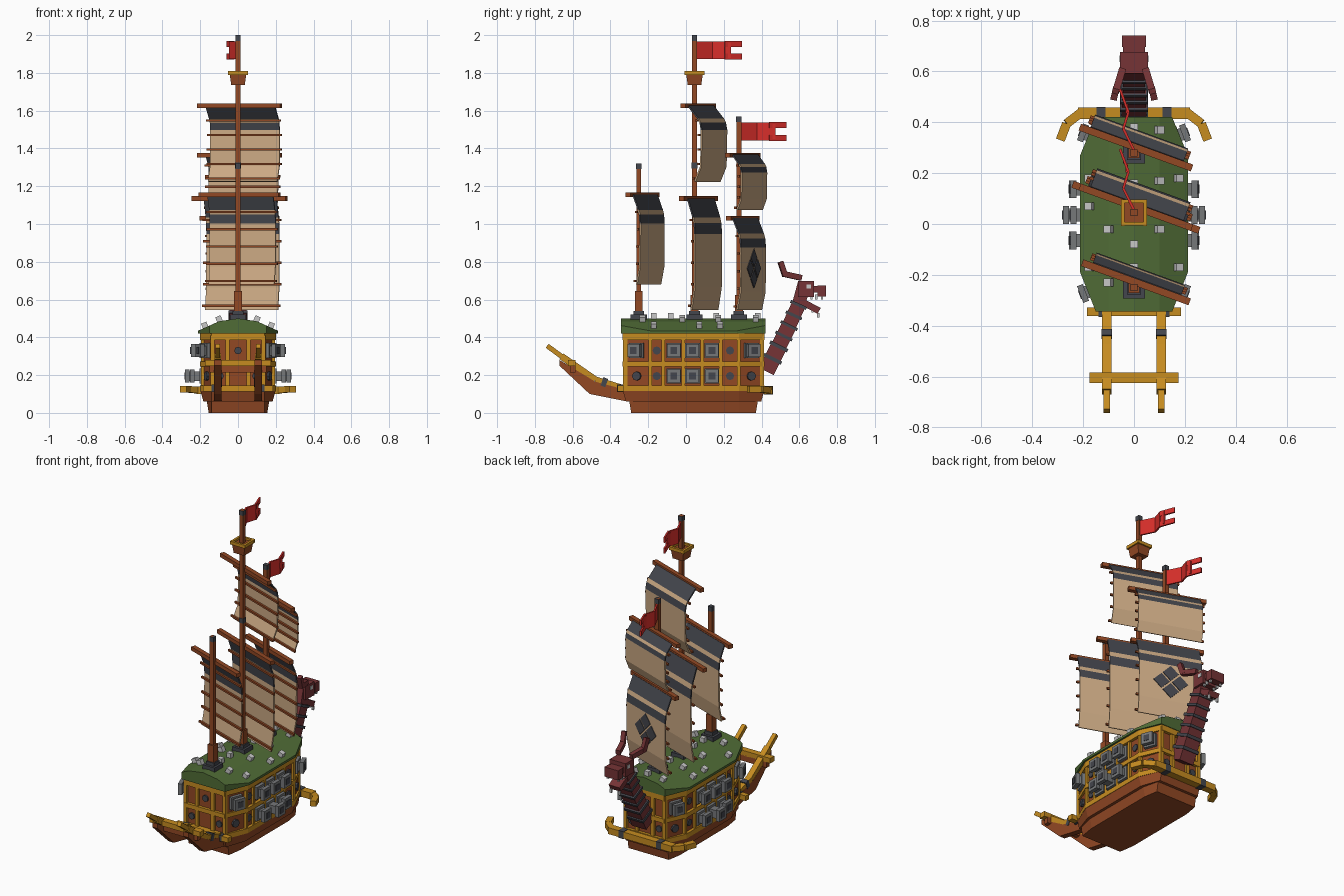
import bpy, bmesh, math
from mathutils import Vector, Matrix

cube = bpy.data.objects.get("Cube")
if cube:
    bpy.data.objects.remove(cube, do_unlink=True)


def material(name, *rgb):
    lin = [((c / 255 + 0.055) / 1.055) ** 2.4 for c in rgb] + [1]
    m = bpy.data.materials.new(name)
    m.use_nodes = True
    m.diffuse_color = lin
    m.node_tree.nodes["Principled BSDF"].inputs["Base Color"].default_value = lin
    return m


GOLD = material("gold trim", 198, 140, 32)
WOOD = material("brown wood", 146, 72, 36)
GREEN = material("green roof", 80, 108, 54)
SLATE = material("dark slate", 68, 70, 77)
IRON = material("grey iron", 118, 120, 122)
PALE = material("pale grey", 200, 200, 200)
MAROON = material("maroon scales", 118, 52, 54)
RED = material("red cloth", 214, 46, 42)
TAN = material("tan canvas", 204, 170, 132)


class Part:
    """Collects simple solids into one named object."""

    def __init__(self, name, *mats):
        self.name, self.mats, self.bm = name, mats, bmesh.new()

    def box(self, loc, size, rot=None):
        m = Matrix.Translation(loc) @ (rot or Matrix()) @ Matrix.Diagonal((*size, 1))
        bmesh.ops.create_cube(self.bm, size=1, matrix=m)
        return self

    def beam(self, a, b, w, h):
        a, b = Vector(a), Vector(b)
        d = b - a
        rot = d.to_track_quat('Y', 'Z').to_matrix().to_4x4()
        return self.box((a + b) / 2, (w, d.length, h), rot)

    def loft(self, rings):
        vs = [[self.bm.verts.new(p) for p in r] for r in rings]
        n = len(vs[0])
        for r, s in zip(vs, vs[1:]):
            for i in range(n):
                j = (i + 1) % n
                self.bm.faces.new((r[i], r[j], s[j], s[i]))
        self.bm.faces.new(vs[0][::-1])
        self.bm.faces.new(vs[-1])
        return self

    def disc(self, loc, angle, r):
        m = Matrix.Translation(loc) @ Matrix.Rotation(angle, 4, 'Z') @ Matrix.Rotation(math.pi / 2, 4, 'Y')
        bmesh.ops.create_cone(self.bm, cap_ends=True, segments=8, radius1=r, radius2=r, depth=0.02, matrix=m)
        return self

    def done(self):
        bmesh.ops.recalc_face_normals(self.bm, faces=self.bm.faces)
        me = bpy.data.meshes.new(self.name)
        self.bm.to_mesh(me)
        self.bm.free()
        for m in self.mats:
            me.materials.append(m)
        ob = bpy.data.objects.new(self.name, me)
        bpy.context.collection.objects.link(ob)
        return ob


def deck(z, grow=0.0):
    """Eight-sided ship outline at height z."""
    half = [(0.14, -0.33 - grow), (0.195 + grow, -0.19), (0.195 + grow, 0.28), (0.14, 0.41 + grow)]
    return [(x, y, z) for x, y in half] + [(-x, y, z) for x, y in half[::-1]]


# Hull
Part("keel", WOOD).loft([deck(0, -0.04), deck(0.06, -0.03)]).done()
Part("lower_hull", WOOD).loft([deck(0.06, -0.012), deck(0.12, 0.005)]).done()
Part("hull_wall", WOOD).loft([deck(0.12, -0.012), deck(0.43, -0.012)]).done()
trim = Part("hull_rails", GOLD)
for z0, z1 in ((0.115, 0.145), (0.245, 0.272), (0.385, 0.425)):
    trim.loft([deck(z0, 0.006), deck(z1, 0.006)])
trim.done()
posts = Part("hull_posts", GOLD)
for s in (-1, 1):
    for y in (-0.19, -0.12, -0.015, 0.085, 0.185, 0.28):
        posts.box((s * 0.187, y, 0.27), (0.02, 0.018, 0.28))
    for y in (-0.322, 0.402):
        for x in (0.055, 0.135):
            posts.box((s * x, y, 0.27), (0.022, 0.022, 0.28))
posts.done()

# Portholes
ports = Part("portholes", SLATE)
for s in (-1, 1):
    for z in (0.195, 0.33):
        for y in (-0.155, 0.233):
            ports.disc((s * 0.18, y, z), 0, 0.022)
    for y, a in ((-0.26, -0.36), (0.345, 0.36)):
        ports.disc((s * 0.163, y, 0.195), s * a, 0.024)
for y in (-0.318, 0.398):
    for x, z in ((0, 0.33), (-0.095, 0.195), (0.095, 0.195)):
        ports.disc((x, y, z), math.pi / 2, 0.02)
ports.done()

# Cannons, each a framed port with a square barrel and muzzle
cannons = Part("cannons", IRON)
muzzles = Part("cannon_mouths", SLATE)


def cannon(x, y, z, angle, reach):
    rot = Matrix.Rotation(angle, 4, 'Z')
    for d, length, w in ((0.005, 0.02, 0.078), (reach / 2, reach, 0.05), (reach - 0.012, 0.024, 0.07)):
        cannons.box(Vector((x, y, z)) + rot @ Vector((d, 0, 0)), (length, w, w), rot)
    muzzles.box(Vector((x, y, z)) + rot @ Vector((reach, 0, 0)), (0.006, 0.036, 0.036), rot)


for s in (-1, 1):
    turn = 0 if s > 0 else math.pi
    for y in (-0.065, 0.035, 0.137):
        cannon(s * 0.19, y, 0.33, turn, 0.06)
        cannon(s * 0.19, y, 0.195, turn, 0.09 if y == 0.035 else 0.065)
    for y, a in ((-0.26, -0.36), (0.345, 0.36)):
        cannon(s * 0.165, y, 0.33, turn + s * a, 0.05)
cannons.done()
muzzles.done()


# Armoured roof with spikes
def arch(x):
    x = abs(x)
    return 0.5 - 0.15 * x if x < 0.1 else 0.485 - 0.45 * (x - 0.1)


rings = []
for y, w in ((-0.345, 0.15), (-0.19, 0.212), (0.27, 0.212), (0.42, 0.15)):
    xs = (-w, -0.1, 0, 0.1, w)
    rings.append([(x, y, arch(x)) for x in xs] + [(w, y, 0.42), (-w, y, 0.42)])
Part("roof", GREEN).loft(rings).done()
spikes = Part("roof_spikes", PALE)
for x, ys in ((0.1, (-0.23, -0.02, 0.17, 0.37)), (0.175, (-0.17, 0.07, 0.18)), (0, (-0.08, -0.17, 0.16, 0.38))):
    for y in ys:
        for s in ((-1, 1) if x else (1,)):
            tilt = Matrix.Rotation(s * (0.4 if x else 0), 4, 'Y')
            spikes.box((s * x, y, arch(x) + 0.01), (0.03, 0.03, 0.035), tilt)
spikes.done()

# Bow and stern bumpers
bumper = Part("bow_bumper", GOLD).box((0, 0.435, 0.12), (0.44, 0.045, 0.04))
bands = Part("beam_bands", SLATE)
for s in (-1, 1):
    path = [(s * 0.21, 0.437, 0.12), (s * 0.265, 0.395, 0.125), (s * 0.29, 0.33, 0.125)]
    for a, b in zip(path, path[1:]):
        bumper.beam(a, b, 0.036, 0.034)
    bands.box((s * 0.13, 0.435, 0.12), (0.035, 0.05, 0.046))
    bands.box((s * 0.125, -0.345, 0.13), (0.03, 0.04, 0.038))
    bands.beam((s * 0.107, -0.42, 0.158), (s * 0.107, -0.445, 0.167), 0.042, 0.046)
bumper.done()
bands.done()
Part("stern_bumper", GOLD).box((0, -0.345, 0.13), (0.37, 0.034, 0.032)).done()

# Stern outriggers: brown fins topped with gold beams
fins = Part("stern_fins", WOOD)
rails = Part("stern_beams", GOLD)
fin = [(-0.31, 0.06), (-0.51, 0.1), (-0.67, 0.25), (-0.67, 0.28), (-0.48, 0.165), (-0.31, 0.12)]
top = [(-0.32, 0.125), (-0.48, 0.175), (-0.66, 0.3), (-0.735, 0.355)]
for s in (-1, 1):
    fins.loft([[(s * 0.107 + d, y, z) for y, z in fin] for d in (-0.019, 0.019)])
    for i, (a, b) in enumerate(zip(top, top[1:])):
        size = 0.026 if i == 2 else 0.036
        rails.beam((s * 0.107, *a), (s * 0.107, *b), size, size)
rails.box((0, -0.605, 0.265), (0.35, 0.04, 0.032)).done()
fins.box((0, -0.6, 0.235), (0.3, 0.03, 0.04)).done()

# Masts
masts = Part("masts", WOOD)
caps = Part("mast_fittings", SLATE)
for y, h in ((-0.25, 1.32), (0.045, 2.0), (0.28, 1.57)):
    masts.box((0, y, (h + 0.48) / 2), (0.025, 0.025, h - 0.48))
    masts.box((0, y, 0.58), (0.042, 0.042, 0.13 if y < 0 else 0.09))
    caps.box((0, y, h - 0.015), (0.028, 0.028, 0.03))
    caps.box((0, y, 0.495), (0.085, 0.085, 0.05))
    caps.box((0, y, 0.528), (0.056, 0.056, 0.025))
caps.box((0, 0.045, 1.31), (0.03, 0.03, 0.03))
masts.done()
caps.done()

# Lookout basket
def square(w, z):
    return [(a * w, 0.045 + b * w, z) for a, b in ((-1, -1), (1, -1), (1, 1), (-1, 1))]


Part("lookout", WOOD).loft([square(0.036, 1.735), square(0.044, 1.797)]).done()
rim = Part("lookout_rim", GOLD)
for s in (-1, 1):
    rim.box((0, 0.045 + s * 0.044, 1.8), (0.104, 0.014, 0.02))
    rim.box((s * 0.044, 0.045, 1.8), (0.014, 0.104, 0.02))
rim.done()

# Sails with yards and battens, turned about their masts
ROWS = (0, 0.17, 0.22, 0.32, 0.8, 1)
DARK = (0, 2)
TURN = math.radians(-20)


def sail(name, mast_y, z_top, z_low, half, yard_half, belly):
    place = Matrix.Translation((0, mast_y, 0)) @ Matrix.Rotation(TURN, 4, 'Z')
    offsets = [0.035 + belly * k for k in (0, 0.75, 0.9, 1, 0.95, 0.5)]
    zs = [z_top + (z_low - z_top) * f for f in ROWS]
    p = Part(name, TAN, SLATE)
    grid = [[p.bm.verts.new((u, o, z)) for u in (half, -half)] for o, z in zip(offsets, zs)]
    for i, (a, b) in enumerate(zip(grid, grid[1:])):
        p.bm.faces.new((a[0], a[1], b[1], b[0])).material_index = int(i in DARK)
    ob = p.done()
    ob.matrix_world = place
    thick = ob.modifiers.new("thickness", 'SOLIDIFY')
    thick.thickness = 0.008
    thick.offset = 0
    spars = Part(name + "_spars", WOOD).box((0, 0.022, z_top), (2 * yard_half, 0.028, 0.024))
    for i in range(1, 6):
        f = i / 5.2
        k = max(j for j in range(5) if ROWS[j] <= f)
        t = (f - ROWS[k]) / (ROWS[k + 1] - ROWS[k])
        o = offsets[k] + t * (offsets[k + 1] - offsets[k])
        spars.box((0, o - 0.01, z_top + (z_low - z_top) * f), (2 * half + 0.03, 0.012, 0.012))
    spars.done().matrix_world = place
    return place


sail("rear_sail", -0.25, 1.155, 0.68, 0.185, 0.225, 0.04)
sail("main_lower_sail", 0.045, 1.135, 0.545, 0.205, 0.265, 0.042)
sail("main_upper_sail", 0.045, 1.625, 1.225, 0.195, 0.235, 0.075)
sail("front_upper_sail", 0.28, 1.365, 1.075, 0.195, 0.235, 0.05)
frame = sail("front_lower_sail", 0.28, 1.03, 0.545, 0.19, 0.22, 0.045)

# Four-diamond emblem on the front lower sail
emblem = Part("sail_emblem", SLATE)
for x, z in ((0.056, 0), (-0.056, 0), (0, 0.056), (0, -0.056)):
    emblem.box((x, 0.084, 0.765 + z), (0.068, 0.006, 0.068), Matrix.Rotation(math.pi / 4, 4, 'Y'))
emblem.done().matrix_world = frame

# Swallow-tailed flags
for name, y0, z in (("main_flag", 0.055, 1.92), ("front_flag", 0.29, 1.49)):
    flag = Part(name, RED)
    path = [(0, 0), (-0.042, 0.085), (-0.022, 0.15), (-0.055, 0.24)]
    for i, ((xa, ya), (xb, yb)) in enumerate(zip(path, path[1:])):
        for dz, h in (((0, 0.095),) if i < 2 else ((0.034, 0.032), (-0.034, 0.032))):
            flag.beam((xa, y0 + ya, z + dz), (xb, y0 + yb, z + dz), 0.01, h)
    flag.box((-0.028, y0 + 0.165, z), (0.01, 0.035, 0.08))
    flag.done()

# Dragon figurehead
neck = [(0.425, 0.22), (0.49, 0.35), (0.545, 0.46), (0.595, 0.57), (0.625, 0.68)]
dragon = Part("dragon_neck", MAROON)
collars = Part("dragon_collars", SLATE)
for i, (a, b) in enumerate(zip(neck, neck[1:])):
    w = 0.1 - 0.006 * i
    a3, b3 = Vector((0, *a)), Vector((0, *b))
    dragon.beam(a3, b3 + (b3 - a3) * 0.08, w, w - 0.012)
    for t in ((0.45, 0.95) if i < 3 else ()):
        mid = a3.lerp(b3, t)
        collars.beam(mid, mid + (b3 - a3) * 0.13, w + 0.012, w + 0.004)
dragon.done()
collars.done()
head = Part("dragon_head", MAROON)
head.box((0, 0.635, 0.655), (0.11, 0.085, 0.085))
head.box((0, 0.69, 0.655), (0.085, 0.08, 0.035))
head.box((0, 0.718, 0.645), (0.095, 0.045, 0.06))
head.beam((0, 0.61, 0.59), (0, 0.705, 0.54), 0.075, 0.035)
for s in (-1, 1):
    head.beam((s * 0.045, 0.61, 0.715), (s * 0.072, 0.52, 0.735), 0.028, 0.03)
    head.beam((s * 0.072, 0.525, 0.725), (s * 0.078, 0.5, 0.8), 0.026, 0.028)
head.done()
teeth = Part("dragon_teeth_and_eyes", PALE)
for s in (-1, 1):
    teeth.box((s * 0.053, 0.65, 0.67), (0.01, 0.026, 0.022))
    for y in (0.665, 0.69, 0.72):
        teeth.box((s * 0.036, y, 0.613), (0.012, 0.012, 0.028))
        teeth.box((s * 0.03, y - 0.02, 1.2 - 0.95 * y), (0.012, 0.012, 0.024))
teeth.done()
